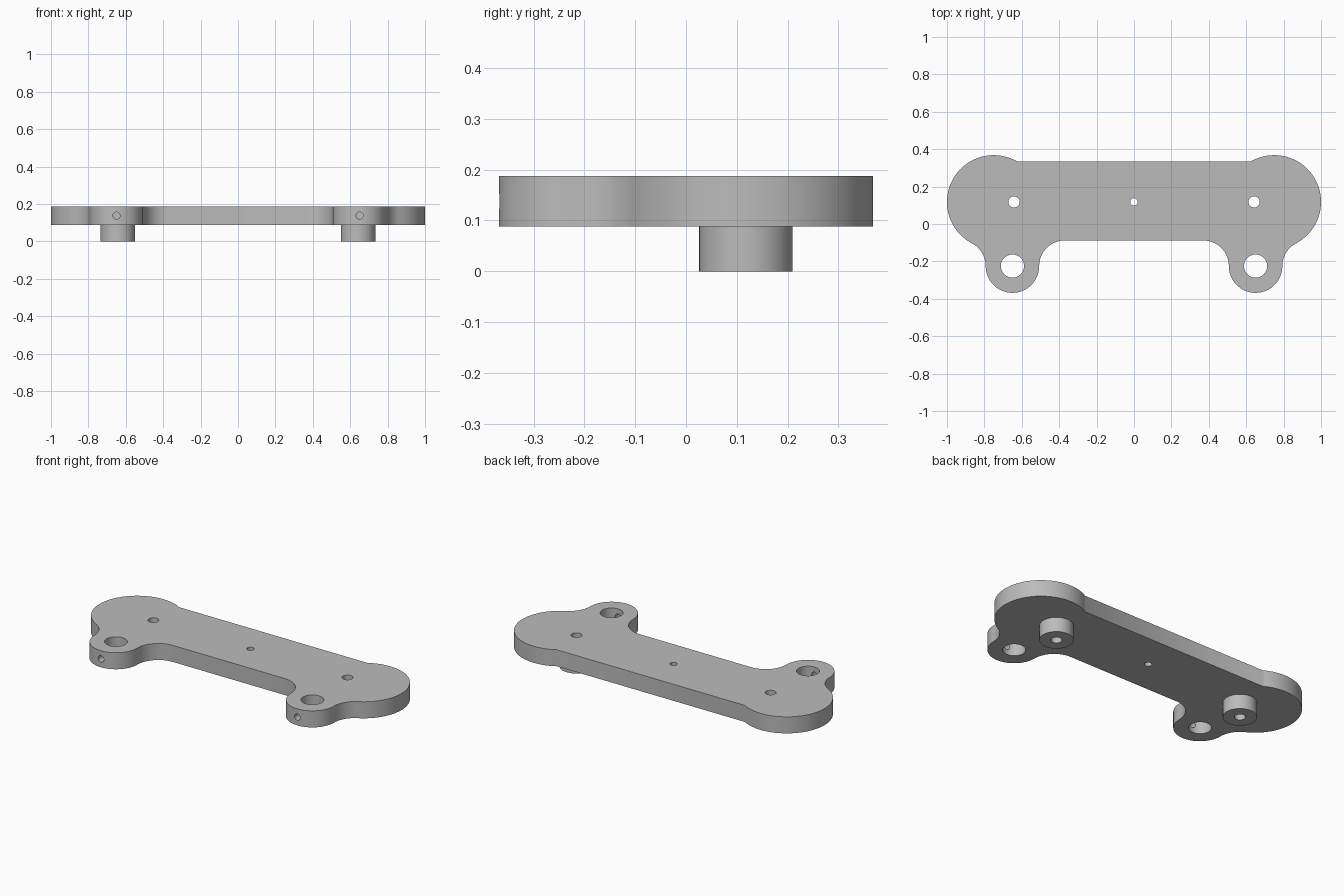
import bpy, bmesh, math
from math import atan2, pi, cos, sin

if "Cube" in bpy.data.objects:
    bpy.data.objects.remove(bpy.data.objects["Cube"], do_unlink=True)

BOTTOM, TOP = 0.088, 0.187
END, END_R = (0.75, 0.118), 0.25       # large rounded end
LUG, LUG_R = (0.65, -0.225), 0.143     # clamp lug
FILLET_R = 0.137
BAR_BACK, BAR_FRONT = 0.333, -0.088
PIN = (0.642, 0.118)

grey = bpy.data.materials.new("plain_grey")
grey.use_nodes = True
colour = (0.5, 0.5, 0.5, 1)
grey.diffuse_color = colour
grey.node_tree.nodes["Principled BSDF"].inputs["Base Color"].default_value = colour


def arc(centre, r, a, b, n):
    return [(centre[0] + r * cos(a + (b - a) * i / n),
             centre[1] + r * sin(a + (b - a) * i / n)) for i in range(n + 1)]


def extrude(name, outline, z0, z1):
    bm = bmesh.new()
    face = bm.faces.new([bm.verts.new((x, y, z0)) for x, y in outline])
    new = bmesh.ops.extrude_face_region(bm, geom=[face])["geom"]
    bmesh.ops.translate(bm, vec=(0, 0, z1 - z0),
                        verts=[v for v in new if isinstance(v, bmesh.types.BMVert)])
    bmesh.ops.recalc_face_normals(bm, faces=bm.faces)
    mesh = bpy.data.meshes.new(name)
    bm.to_mesh(mesh)
    bm.free()
    mesh.materials.append(grey)
    ob = bpy.data.objects.new(name, mesh)
    bpy.context.collection.objects.link(ob)
    return ob


def cylinder(name, centre, r, z0, z1, n=48):
    return extrude(name, arc(centre, r, 0, 2 * pi, n)[:-1], z0, z1)


def combine(target, tool, operation):
    mod = target.modifiers.new(operation, "BOOLEAN")
    mod.operation, mod.solver, mod.object = operation, "EXACT", tool
    bpy.context.view_layer.objects.active = target
    bpy.ops.object.modifier_apply(modifier=mod.name)
    bpy.data.objects.remove(tool, do_unlink=True)


# Plate outline: one half, then mirrored
inner = (LUG[0] - LUG_R - FILLET_R, LUG[1])
outer = (LUG[0] + LUG_R + FILLET_R, LUG[1])
to_end = atan2(END[1] - outer[1], END[0] - outer[0])
rise = BAR_BACK - END[1]
half = arc(inner, FILLET_R, pi / 2, 0, 16)
half += arc(LUG, LUG_R, pi, 2 * pi, 40)[1:]
half += arc(outer, FILLET_R, pi, to_end, 12)[1:]
half += arc(END, END_R, to_end - pi, pi - math.asin(rise / END_R), 64)[1:]
plate = extrude("mounting_plate", half + [(-x, y) for x, y in reversed(half)], BOTTOM, TOP)

# Bosses under the plate, with bored pins, lugs and set screw holes
for side in (-1, 1):
    pin, lug = (side * PIN[0], PIN[1]), (side * LUG[0], LUG[1])
    combine(plate, cylinder("boss", pin, 0.092, 0, BOTTOM + 0.03, 64), "UNION")
    combine(plate, cylinder("pin_bore", pin, 0.03, -0.1, 0.3), "DIFFERENCE")
    combine(plate, cylinder("lug_bore", lug, 0.062, -0.1, 0.3), "DIFFERENCE")
    screw = cylinder("screw_bore", (0, 0), 0.019, 0, 0.2, 32)
    screw.rotation_euler.x = pi / 2
    screw.location = (lug[0], lug[1], (BOTTOM + TOP) / 2)
    bpy.context.view_layer.update()
    combine(plate, screw, "DIFFERENCE")
combine(plate, cylinder("centre_bore", (0, PIN[1]), 0.02, -0.1, 0.3), "DIFFERENCE")

bpy.ops.object.select_all(action="DESELECT")
plate.select_set(True)
bpy.context.view_layer.objects.active = plate
bpy.ops.object.shade_smooth_by_angle(angle=math.radians(30))
